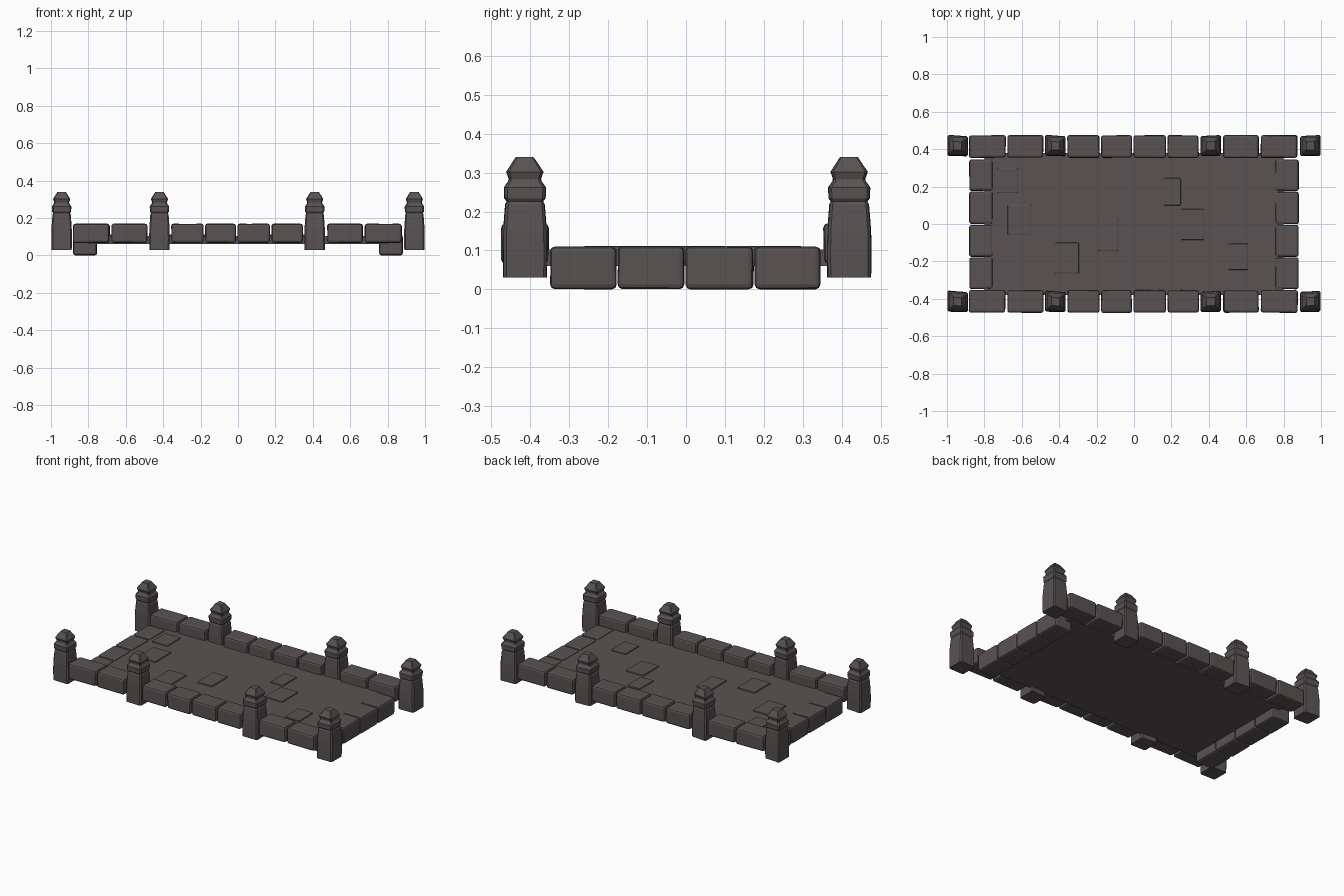
import bpy, bmesh, random
from mathutils import Matrix

if "Cube" in bpy.data.objects:
    bpy.data.objects.remove(bpy.data.objects["Cube"])

random.seed(4)

stone = bpy.data.materials.new("dark_brown_grey_stone")
stone.diffuse_color = (0.10, 0.087, 0.085, 1)
stone.use_nodes = True
stone.node_tree.nodes["Principled BSDF"].inputs["Base Color"].default_value = stone.diffuse_color


def finish(name, bm):
    bmesh.ops.recalc_face_normals(bm, faces=bm.faces)
    me = bpy.data.meshes.new(name)
    bm.to_mesh(me)
    bm.free()
    me.materials.append(stone)
    ob = bpy.data.objects.new(name, me)
    bpy.context.collection.objects.link(ob)
    return ob


def block(name, x0, x1, y0, y1, z0, z1, bevel=0.012, jitter=0.0):
    """Bevelled box with slightly uneven corners."""
    bm = bmesh.new()
    bmesh.ops.create_cube(bm, size=1)
    for v in bm.verts:
        v.co.x = x1 if v.co.x > 0 else x0
        v.co.y = y1 if v.co.y > 0 else y0
        v.co.z = z1 if v.co.z > 0 else z0
        v.co.x += random.uniform(-jitter, jitter)
        v.co.y += random.uniform(-jitter, jitter)
        v.co.z += random.uniform(0, jitter)
    if bevel:
        bmesh.ops.bevel(bm, geom=bm.edges[:], offset=bevel, segments=2,
                        profile=0.5, affect='EDGES')
    return finish(name, bm)


# Post outline: height, half width
POST = [(0.03, 0.054), (0.09, 0.055), (0.15, 0.054), (0.218, 0.049), (0.226, 0.045),
        (0.234, 0.051), (0.262, 0.052), (0.278, 0.041), (0.284, 0.040),
        (0.302, 0.046), (0.332, 0.027), (0.34, 0.022)]


def post(name, cx, cy, skew=0.0):
    """Square post with chamfered corners, waisted collar and blunt cap."""
    bm = bmesh.new()
    rings = []
    for z, h in POST:
        c = h * 0.86
        pts = [(h, -c), (h, c), (c, h), (-c, h), (-h, c), (-h, -c), (-c, -h), (c, -h)]
        rings.append([bm.verts.new((x, y + skew * x * (1 if y > 0 else 0.3), z)) for x, y in pts])
    for a, b in zip(rings, rings[1:]):
        for i in range(8):
            j = (i + 1) % 8
            bm.faces.new((a[i], a[j], b[j], b[i]))
    bm.faces.new(rings[0][::-1])
    bm.faces.new(rings[-1])
    bmesh.ops.transform(bm, matrix=Matrix.Translation((cx, cy, 0)), verts=bm.verts)
    return finish(name, bm)


# Deck slab
block("deck", -0.80, 0.80, -0.38, 0.38, 0.06, 0.103, bevel=0)

# Raised paving stones in the deck
PAVING = [(-0.73, -0.62, 0.165, 0.30), (-0.675, -0.55, -0.06, 0.105),
          (-0.42, -0.295, -0.265, -0.10), (-0.19, -0.085, -0.145, 0.02),
          (0.16, 0.25, 0.10, 0.245), (0.25, 0.375, -0.085, 0.08),
          (0.505, 0.61, -0.245, -0.105)]
for i, r in enumerate(PAVING):
    block(f"paving_stone_{i}", *r, 0.09, 0.111, bevel=0.005)

# Kerb stones along both long sides
KERB = [(-0.882, -0.687), (-0.676, -0.485), (-0.356, -0.185), (-0.175, -0.012),
        (-0.003, 0.17), (0.18, 0.346), (0.478, 0.667), (0.678, 0.875)]
for s in (-1, 1):
    for i, (x0, x1) in enumerate(KERB):
        y0, y1 = sorted((s * 0.354, s * 0.474))
        block(f"kerb_stone_{i}", x0, x1, y0, y1, 0.066, 0.168, jitter=0.002)

# End stones at both openings
END = [(-0.348, -0.179), (-0.175, -0.004), (0.0, 0.173), (0.177, 0.345)]
for s in (-1, 1):
    for i, (y0, y1) in enumerate(END):
        x0, x1 = sorted((s * 0.755, s * 0.88))
        block(f"end_stone_{i}", x0, x1, y0, y1, 0.0, 0.109, jitter=0.0015)

# Posts: four per side
for y in (-0.415, 0.418):
    for x in (-0.943, -0.42, 0.41, 0.943):
        post("post", x, y, skew=-0.08 if x < 0 else 0.05)
